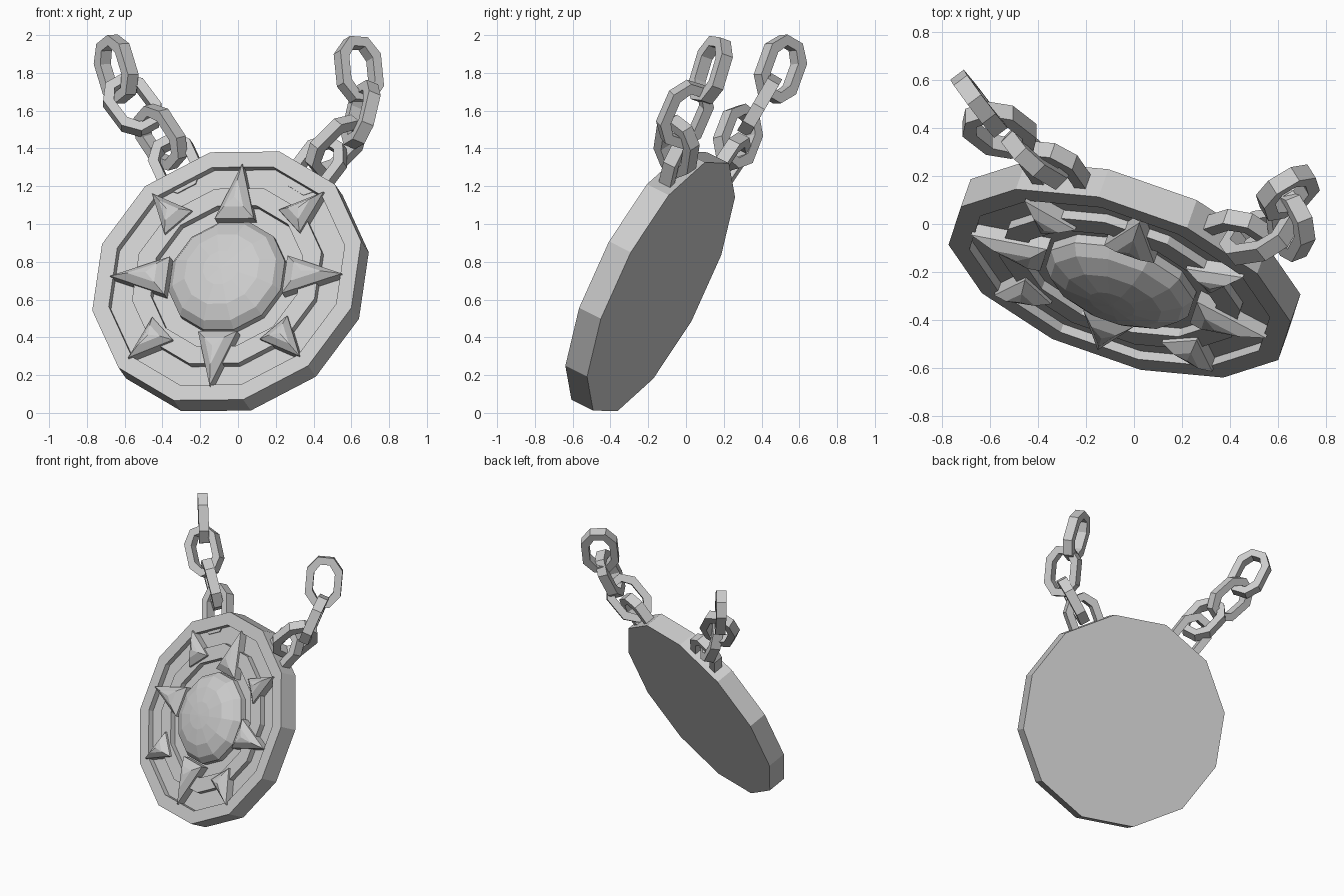
import bpy, bmesh
from math import sin, cos, pi, radians
from mathutils import Vector, Matrix

cube = bpy.data.objects.get("Cube")
if cube:
    bpy.data.objects.remove(cube, do_unlink=True)

metal = bpy.data.materials.new("grey_metal")
metal.use_nodes = True
COLOUR = (0.6, 0.6, 0.6, 1)
metal.diffuse_color = COLOUR
metal.node_tree.nodes["Principled BSDF"].inputs["Base Color"].default_value = COLOUR


def frame(origin, up, normal):
    """Local y along up, local z along normal."""
    y = Vector(up).normalized()
    z = Vector(normal)
    z = (z - y * z.dot(y)).normalized()
    x = y.cross(z)
    m = Matrix((x, y, z)).transposed().to_4x4()
    m.translation = Vector(origin)
    return m


def finish(bm, name, matrix):
    bmesh.ops.remove_doubles(bm, verts=bm.verts, dist=0.0005)
    bmesh.ops.recalc_face_normals(bm, faces=bm.faces)
    bm.transform(matrix)
    mesh = bpy.data.meshes.new(name)
    bm.to_mesh(mesh)
    bm.free()
    mesh.materials.append(metal)
    bpy.context.collection.objects.link(bpy.data.objects.new(name, mesh))


def skin(bm, loops, caps=True, closed=False):
    """Bridge equal loops of points into a surface."""
    rings = [[bm.verts.new(p) for p in loop] for loop in loops]
    pairs = list(zip(rings, rings[1:]))
    if closed:
        pairs.append((rings[-1], rings[0]))
    for a, b in pairs:
        for i in range(len(a)):
            j = (i + 1) % len(a)
            bm.faces.new((a[i], a[j], b[j], b[i]))
    if caps:
        bm.faces.new(rings[0])
        bm.faces.new(rings[-1])


def polygon(r, z, sides=12):
    return [(r * sin(2 * pi * i / sides), r * cos(2 * pi * i / sides), z) for i in range(sides)]


def turned(name, profile, matrix):
    bm = bmesh.new()
    skin(bm, [polygon(r, z) for r, z in profile])
    finish(bm, name, matrix)


# Tilted medallion with stepped rings
FACE = Vector((-0.302, -0.852, 0.427))
disc = frame((-0.06, -0.247, 0.725), (-0.116, 0.478, 0.87), FACE)
R, BACK, LOW = 0.752, -0.135, -0.04
turned("medallion", [(R, BACK), (R, 0), (0.66, 0), (0.66, LOW), (0.53, LOW),
                     (0.53, 0), (0.425, 0), (0.425, LOW)], disc)

# Domed centre stone
turned("centre_stone", [(0.325, LOW), (0.325, 0), (0.29, 0.045), (0.21, 0.085),
                        (0.1, 0.105), (0.01, 0.11)], disc)


# Eight pointed studs: long ones on flats, short ones on corners
def stud(name, angle, inner, tip, half):
    mid = Vector((0, (2 * inner + tip) / 3, 0))
    base = [Vector((-half, inner, 0)), Vector((half, inner, 0)), Vector((0, tip, 0))]
    loops = []
    for scale, z in ((1, LOW), (1, 0.015), (0.5, 0.05), (0.02, 0.06)):
        loops.append([mid + (p - mid) * scale + Vector((0, 0, z)) for p in base])
    bm = bmesh.new()
    skin(bm, loops)
    finish(bm, name, disc @ Matrix.Rotation(-radians(angle), 4, "Z"))


for k in range(4):
    stud(f"long_stud_{k + 1}", 15 + 90 * k, 0.33, 0.65, 0.11)
    stud(f"short_stud_{k + 1}", 60 + 90 * k, 0.44, 0.68, 0.095)


# Chain links: stretched octagons with a square section
def link(name, centre, axis, normal):
    def ring(grow, z):
        quarter = [(0.125, 0.09), (0.055, 0.175)]
        pts = [(x - grow * x / 0.125, y - grow * y / 0.175) for x, y in quarter]
        half = pts + [(-x, y) for x, y in reversed(pts)]
        return [(x, y, z) for x, y in half + [(-x, -y) for x, y in half]]

    bm = bmesh.new()
    t, d = 0.052, 0.035
    skin(bm, [ring(0, -d), ring(0, d), ring(t, d), ring(t, -d)], caps=False, closed=True)
    finish(bm, name, frame(centre, axis, normal))


right_chain = [
    ((-0.645, 0.5, 1.82), (-0.1, 0.12, 0.33), (0.8, 0.58, 0)),
    ((-0.56, 0.39, 1.63), (-0.18, 0.14, 0.24), (0, 0.86, -0.5)),
    ((-0.41, 0.275, 1.46), (-0.17, 0.1, 0.26), (0.7, 0.7, 0.19)),
    ((-0.325, 0.22, 1.31), (-0.358, 0.519, 0.78), FACE),
]
left_chain = [
    ((0.64, 0.13, 1.815), (-0.03, 0.09, 0.3), (0.5, -0.8, 0.29)),
    ((0.65, -0.005, 1.58), (0.07, 0.13, 0.3), (0.88, 0.35, -0.36)),
    ((0.52, -0.05, 1.41), (0.2, 0.03, 0.2), (0.5, -0.7, -0.5)),
    ((0.42, -0.045, 1.3), (0.59, 0.18, 0.78), FACE),
]
for side, chain in (("right", right_chain), ("left", left_chain)):
    for i, spec in enumerate(chain):
        link(f"{side}_chain_link_{i + 1}", *spec)
